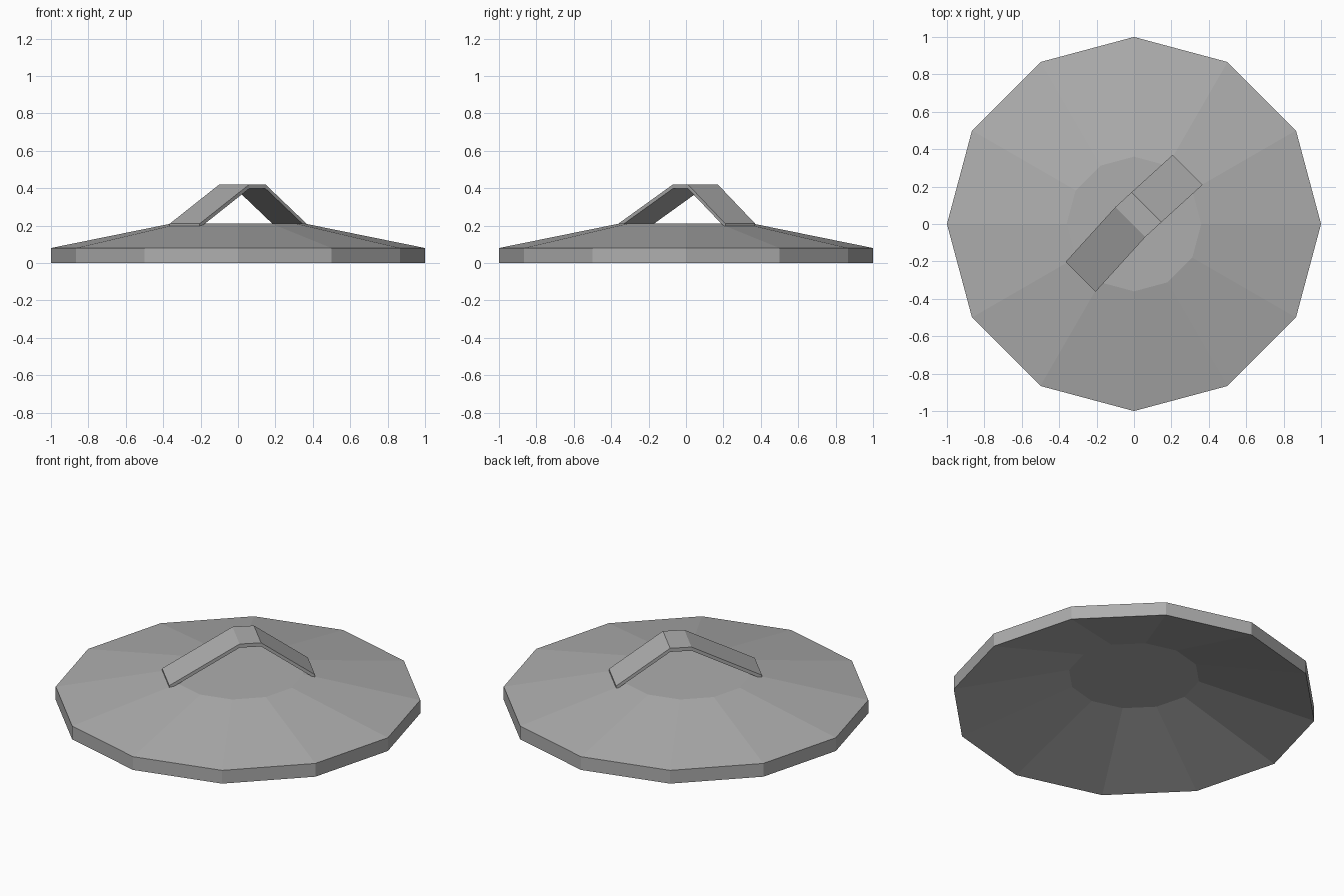
import bpy, bmesh, math

if "Cube" in bpy.data.objects:
    bpy.data.objects.remove(bpy.data.objects["Cube"])

grey = bpy.data.materials.new("plain grey")
grey.diffuse_color = (0.42, 0.42, 0.42, 1)
grey.use_nodes = True
grey.node_tree.nodes["Principled BSDF"].inputs["Base Color"].default_value = grey.diffuse_color


def finish(name, bm):
    bmesh.ops.recalc_face_normals(bm, faces=bm.faces)
    mesh = bpy.data.meshes.new(name)
    bm.to_mesh(mesh)
    bm.free()
    mesh.materials.append(grey)
    obj = bpy.data.objects.new(name, mesh)
    bpy.context.collection.objects.link(obj)
    return obj


# Lid: twelve-sided thin dish, hollow underneath
SIDES = 12
profile = [(0.36, 0.185), (1.0, 0.0), (1.0, 0.08), (0.36, 0.21)]
bm = bmesh.new()
rings = []
for r, z in profile:
    rings.append([bm.verts.new((r * math.cos(2 * math.pi * i / SIDES),
                                r * math.sin(2 * math.pi * i / SIDES), z))
                  for i in range(SIDES)])
for low, high in zip(rings, rings[1:]):
    for i in range(SIDES):
        j = (i + 1) % SIDES
        bm.faces.new((low[i], low[j], high[j], high[i]))
bm.faces.new(rings[0])
bm.faces.new(rings[-1])
finish("lid", bm)

# Handle: bent flat strap running diagonally over the lid
path = [(-0.285, -0.282, 0.21), (-0.02, 0.01, 0.42),
        (0.067, 0.09, 0.42), (0.287, 0.29, 0.21)]
HALF, THICK = 0.08, 0.022
bm = bmesh.new()
sections = []
for x, y, z in path:
    sections.append([bm.verts.new((x - s * HALF, y + s * HALF, z - d))
                     for s, d in ((1, 0), (-1, 0), (-1, THICK), (1, THICK))])
for a, b in zip(sections, sections[1:]):
    for i in range(4):
        j = (i + 1) % 4
        bm.faces.new((a[i], a[j], b[j], b[i]))
bm.faces.new(sections[0])
bm.faces.new(sections[-1])
finish("handle", bm)
